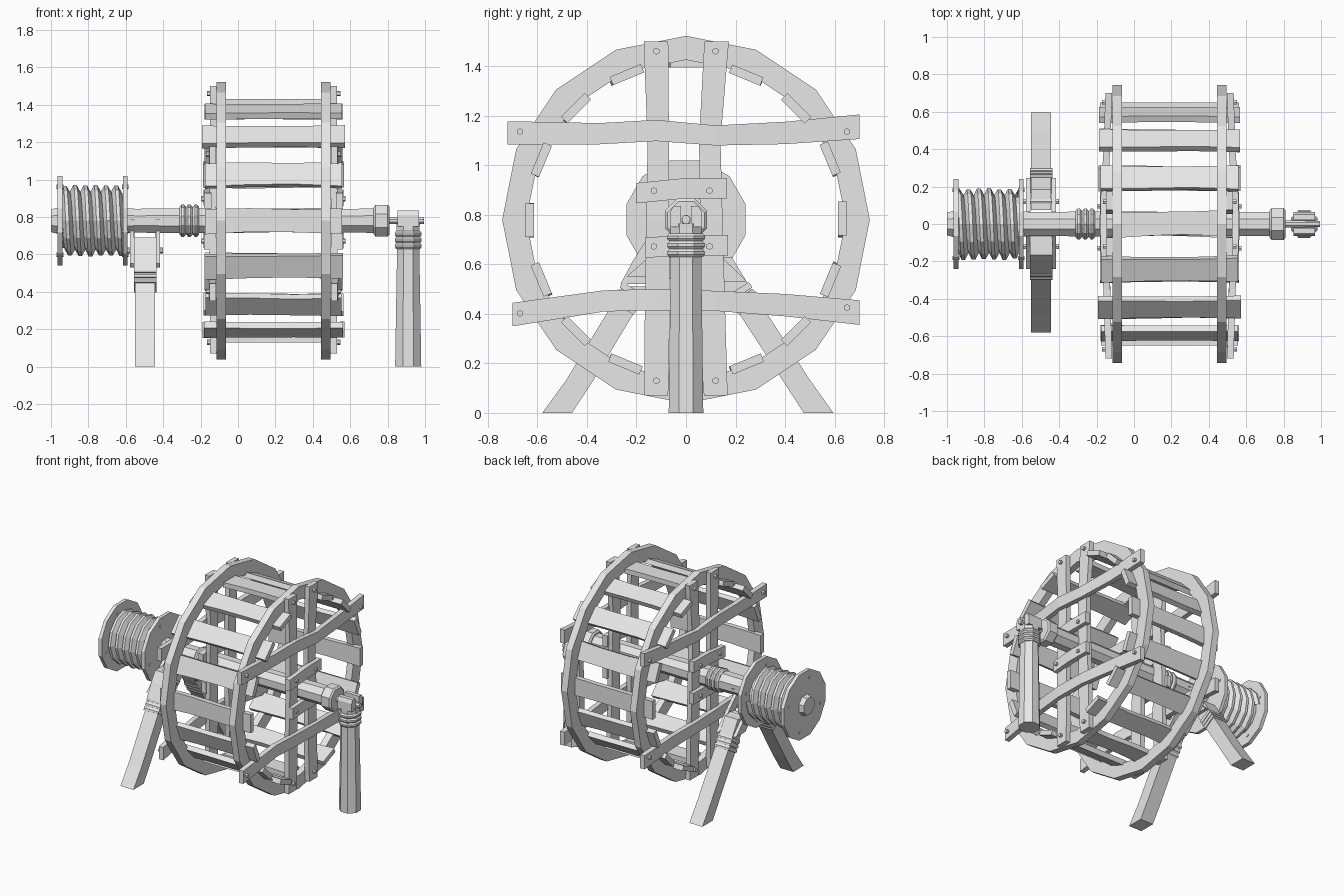
import bpy, bmesh, math, random
from mathutils import Vector

if "Cube" in bpy.data.objects:
    bpy.data.objects.remove(bpy.data.objects["Cube"])

random.seed(4)
HUB_Z = 0.78      # axle height
MID_X = 0.19      # middle plane of the wheel
X, Y, Z = Vector((1, 0, 0)), Vector((0, 1, 0)), Vector((0, 0, 1))

wood = bpy.data.materials.new("plain grey")
wood.diffuse_color = (0.8, 0.8, 0.8, 1)
wood.use_nodes = True
wood.node_tree.nodes["Principled BSDF"].inputs["Base Color"].default_value = wood.diffuse_color


def finish(name, bm):
    bmesh.ops.recalc_face_normals(bm, faces=bm.faces)
    me = bpy.data.meshes.new(name)
    bm.to_mesh(me)
    bm.free()
    me.materials.append(wood)
    ob = bpy.data.objects.new(name, me)
    bpy.context.collection.objects.link(ob)
    return ob


def loft(name, rings, closed=False):
    """Skin a list of equal-sized point loops."""
    bm = bmesh.new()
    loops = [[bm.verts.new(p) for p in r] for r in rings]
    n = len(loops[0])
    pairs = list(zip(loops, loops[1:]))
    if closed:
        pairs.append((loops[-1], loops[0]))
    for a, b in pairs:
        for i in range(n):
            j = (i + 1) % n
            bm.faces.new((a[i], a[j], b[j], b[i]))
    if not closed:
        bm.faces.new(loops[0])
        bm.faces.new(loops[-1])
    return finish(name, bm)


def beam(name, pts, u, v, hu, hv, scale=None):
    """Rectangular bar along a path, with section axes u and v."""
    rings = []
    for i, p in enumerate(pts):
        s = scale[i] if scale else 1
        rings.append([Vector(p) + u * a * hu + v * b * hv * s
                      for a, b in ((-1, -1), (1, -1), (1, 1), (-1, 1))])
    return loft(name, rings)


def turned(name, profile, sides=8, y=0, z=HUB_Z, phase=0.5):
    """Faceted round part along x from (x, radius) pairs."""
    rings = []
    for x, r in profile:
        rings.append([(x, y + r * math.cos(2 * math.pi * (k + phase) / sides),
                       z + r * math.sin(2 * math.pi * (k + phase) / sides)) for k in range(sides)])
    return loft(name, rings)


def post_section(z, rx, ry, x=0.91):
    return [(x + rx * math.cos(math.pi * (k + .5) / 4) * 1.08,
             ry * math.sin(math.pi * (k + .5) / 4) * 1.08, z) for k in range(8)]


# Axle with collar, end pin and rope binding
turned("axle", [(-1.0, .066), (-.97, .074), (-.6, .074), (-.55, .069), (-.13, .073),
                (.2, .066), (.74, .07)])
turned("axle_collar", [(.725, .078), (.735, .092), (.8, .092), (.81, .08)])
turned("axle_pin", [(.8, .02), (.995, .018)], 8)
for i in range(3):
    x = -.295 + i * .035
    turned("axle_binding", [(x - .017, .074), (x - .006, .086), (x + .006, .086), (x + .017, .074)], 10)

# Winding drum: two flanges and a helical rope
for x in (-.952, -.603):
    turned("drum_flange", [(x - .013, .248), (x + .013, .248)], 12)
    for k in range(4):
        a = k * math.pi / 2 + .3
        turned("flange_peg", [(x - .018, .012), (x + .018, .012)], 6,
               .19 * math.cos(a), HUB_Z + .19 * math.sin(a))
turned("drum_core", [(-.94, .15), (-.61, .15)], 12)
bm = bmesh.new()
STEPS, PITCH, TURNS = 12, .055, 6
prev = None
for t in range(STEPS * TURNS + 1):
    a = 2 * math.pi * t / STEPS
    x = -.967 + PITCH * t / STEPS
    jig = random.uniform(-.004, .004)
    row = []
    for dx, r in ((0, .155), (.018, .188 + jig), (.036, .188 + jig), (.055, .155)):
        row.append(bm.verts.new((min(max(x + dx, -.94), -.615), r * math.cos(a), HUB_Z + r * math.sin(a))))
    if prev:
        for i in range(3):
            bm.faces.new((prev[i], prev[i + 1], row[i + 1], row[i]))
    prev = row
finish("drum_rope", bm)

# Wheel rims, braces, clamps and bolts on both sides
for s in (-1, 1):
    def px(off):
        return MID_X + s * off

    def bolt(y, z, off):
        turned("bolt", [(px(off - .03), .014), (px(off + .012), .014)], 6, y, z)

    rings = []
    for k in range(16):
        a = k * math.pi / 8
        rings.append([(px(o), r * math.cos(a), HUB_Z + r * math.sin(a))
                      for o, r in ((.255, .645), (.305, .645), (.305, .742), (.255, .742))])
    loft("wheel_rim", rings, closed=True)

    # Upright braces
    for y in (-.12, .12):
        k = .012 if y > 0 else -.004
        pts = [(px(.322), y, .07), (px(.322), y - k, .4), (px(.325), y - k * 1.5, .78),
               (px(.322), y - k * 2, 1.1), (px(.322), y + k * .3, 1.5)]
        beam("upright_brace", pts, X, Y, .018, .048, (1, 1.05, .95, .9, 1.03))
        for z in (.13, 1.46):
            bolt(y, z, .345)

    # Long cross braces, bowed outward over the uprights
    upper = ((-.72, 1.13), (-.35, 1.127), (-.12, 1.14), (.12, 1.12), (.4, 1.13), (.7, 1.155))
    lower = ((-.7, .397), (-.33, .452), (-.12, .457), (.12, .452), (.4, .435), (.7, .405))
    for path in (upper, lower):
        offs = (.325, .335, .352, .352, .335, .325)
        beam("cross_brace", [(px(o), y, z) for o, (y, z) in zip(offs, path)],
             X, Z, .018, .045, (1.05, .95, .95, .9, 1, 1.1))
        for y in (-.67, .65):
            bolt(y, path[0][1] + .005 if y < 0 else path[-1][1] + (-.02 if path is upper else .02), .35)

    # Short hub clamps
    for z, y0, y1, dz in ((.897, -.2, .165, .01), (.672, -.165, .17, .005)):
        beam("hub_clamp", [(px(.352), y0, z - dz), (px(.355), 0, z + dz), (px(.352), y1, z + dz)],
             X, Z, .019, .041)
        for y in (-.13, .095):
            bolt(y, z, .373)

# Treads around the wheel; the top and bottom ones fit between the rims
for k in range(16):
    a = k * math.pi / 8
    out = Vector((0, math.cos(a), math.sin(a)))
    tan = Vector((0, -math.sin(a), math.cos(a)))
    half = .26 if k in (4, 12) else .37 + random.uniform(-.008, .012)
    c = Vector((MID_X, 0, HUB_Z)) + out * .632
    pts = [c + X * half * f + tan * random.uniform(-.005, .005) for f in (-1, -.35, .3, 1)]
    beam("tread", pts, out, tan, .018, .068, (1, .93, .9, 1))

# A-frame legs below the drum end of the axle
LEG_X = -.497
beam("front_leg", [(LEG_X, -.52, 0), (LEG_X, -.43, .13), (LEG_X, -.2, .51)], X, Y, .053, .06, (1, .92, .9))
beam("front_leg_head", [(LEG_X, -.205, .52), (LEG_X, -.145, .62), (LEG_X, -.115, .69)],
     X, Y, .06, .066, (.9, 1, .75))
beam("back_leg", [(LEG_X, .535, 0), (LEG_X, .44, .14), (LEG_X, .2, .51), (LEG_X, .13, .63)],
     X, Y, .053, .06, (1, .92, .95, .9))
for x in (-.566, -.428):
    beam("leg_prong", [(x, .19, .53), (x, .03, .7), (x, -.05, .79)], X, Y, .012, .055, (1, .8, .35))
    beam("leg_prong", [(x, -.19, .55), (x, -.03, .7), (x, .05, .78)], X, Y, .011, .05, (1, .8, .35))
for s in (-1, 1):
    turned("leg_bolt", [(-.592, .016), (-.402, .016)], 6, s * .12, .62)
    along = Vector((0, -s * .535, .845))
    across = Vector((0, .845, s * .535))
    for i in range(3):
        c = Vector((LEG_X, s * .25, .435)) + along * (.032 * i)
        beam("leg_binding", [c - along * .013, c, c + along * .013], X, across, .06, .055, (.92, 1, .92))

# Single post at the far end, with a slotted top holding the pin
loft("end_post", [post_section(z, rx, ry) for z, rx, ry in
                  ((0, .07, .07), (.25, .066, .067), (.6, .06, .062), (.765, .062, .064))])
for s in (-1, 1):
    beam("post_cheek", [(.91, s * .042, .75), (.91, s * .042, .81), (.91, s * .036, .835)],
         X, Y, .058, .022, (1, 1, .7))
for i in range(3):
    z = .645 + i * .032
    loft("post_binding", [post_section(z + d, r, r + .004) for d, r in
                          ((-.016, .064), (-.006, .072), (.006, .072), (.016, .064))])
